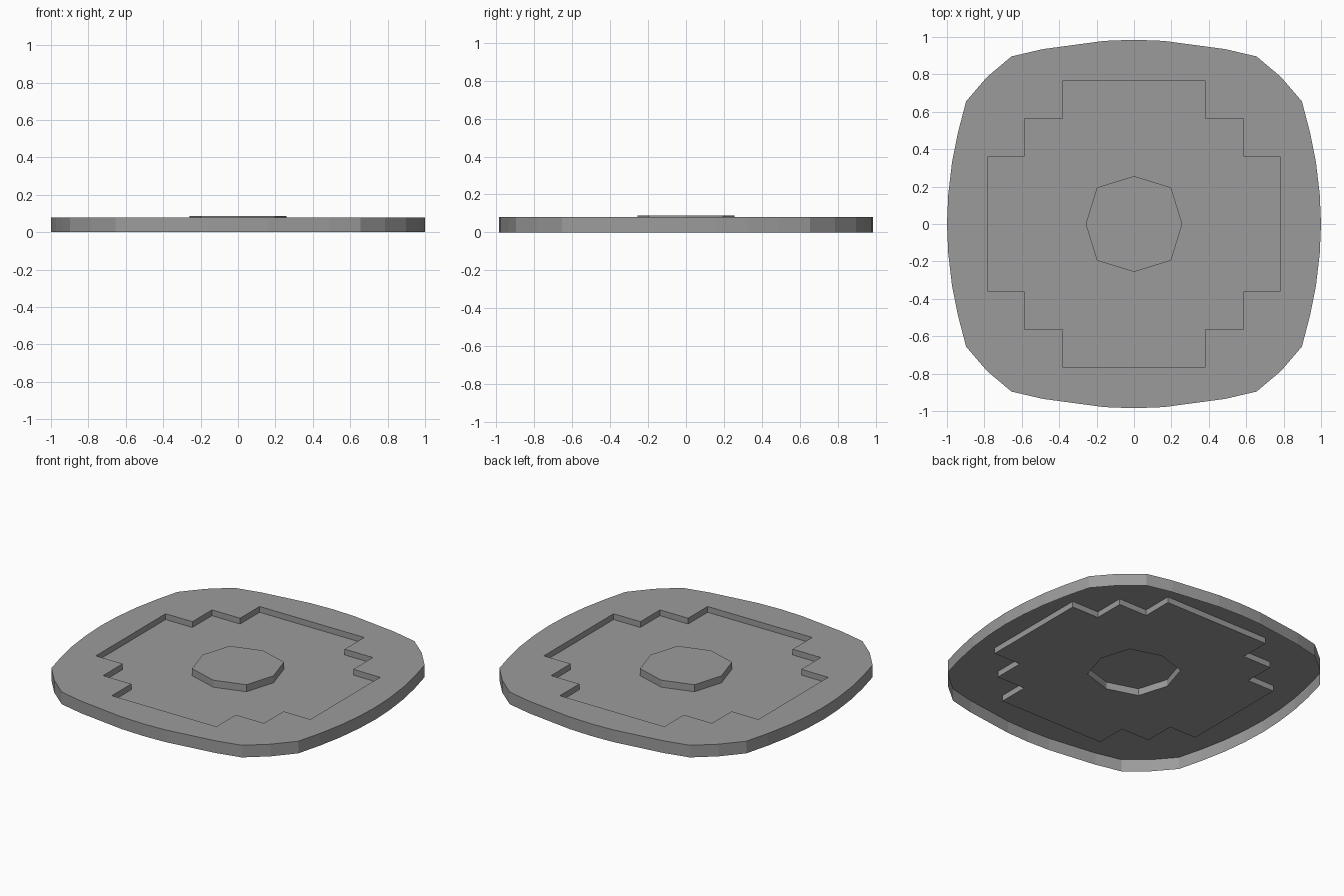
import bpy, bmesh

cube = bpy.data.objects.get("Cube")
if cube:
    bpy.data.objects.remove(cube, do_unlink=True)

grey = bpy.data.materials.new("plain_grey")
grey.use_nodes = True
GREY = (0.33, 0.33, 0.33, 1)
grey.diffuse_color = GREY
grey.node_tree.nodes["Principled BSDF"].inputs["Base Color"].default_value = GREY


def full_loop(quarter):
    """Mirror a quarter outline (from +x round to +y) into a closed loop."""
    back = quarter[::-1]
    points = list(quarter)
    points += [(-x, y) for x, y in back]
    points += [(-x, -y) for x, y in quarter]
    points += [(x, -y) for x, y in back]
    return list(dict.fromkeys((x + 0.0, y + 0.0) for x, y in points))


def stepped_part(name, outline, z_edge, z_cap, hole=None):
    """Thin sheet: a wall from z_edge to z_cap and a flat cap, with an optional hole."""
    bm = bmesh.new()

    def ring(points, z):
        verts = [bm.verts.new((x, y, z)) for x, y in points]
        edges = [bm.edges.new((v, verts[(i + 1) % len(verts)])) for i, v in enumerate(verts)]
        return verts, edges

    cap_verts, cap_edges = ring(outline, z_cap)
    hole_edges = ring(hole, z_cap)[1] if hole else []
    cap = bmesh.ops.triangle_fill(bm, edges=cap_edges + hole_edges, use_beauty=True,
                                  use_dissolve=False, normal=(0, 0, 1))
    cap_faces = [g for g in cap["geom"] if isinstance(g, bmesh.types.BMFace)]
    edge_verts, _ = ring(outline, z_edge)
    count = len(outline)
    for i in range(count):
        j = (i + 1) % count
        bm.faces.new((edge_verts[i], edge_verts[j], cap_verts[j], cap_verts[i]))

    # Caps face upwards, walls follow them
    bmesh.ops.recalc_face_normals(bm, faces=bm.faces[:])
    bm.normal_update()
    if cap_faces[0].normal.z < 0:
        bmesh.ops.reverse_faces(bm, faces=bm.faces[:])

    mesh = bpy.data.meshes.new(name)
    bm.to_mesh(mesh)
    bm.free()
    mesh.materials.append(grey)
    obj = bpy.data.objects.new(name, mesh)
    bpy.context.collection.objects.link(obj)
    return obj


# Quarter outlines
rounded_square = full_loop([(1, 0), (0.993, 0.16), (0.973, 0.33), (0.941, 0.49),
                            (0.898, 0.655), (0.786, 0.786), (0.655, 0.896),
                            (0.487, 0.935), (0.16, 0.979), (0, 0.985)])
stepped_cross = full_loop([(0.78, 0.362), (0.585, 0.362), (0.585, 0.565),
                           (0.38, 0.565), (0.38, 0.767)])
octagon = full_loop([(0.258, 0), (0.198, 0.195), (0, 0.256)])

# Heights
RIM, FLOOR, BOSS = 0.08, 0.042, 0.088

stepped_part("outer_rim", rounded_square, 0, RIM, stepped_cross)
stepped_part("sunken_floor", stepped_cross, RIM, FLOOR, octagon)
stepped_part("centre_boss", octagon, FLOOR, BOSS)
